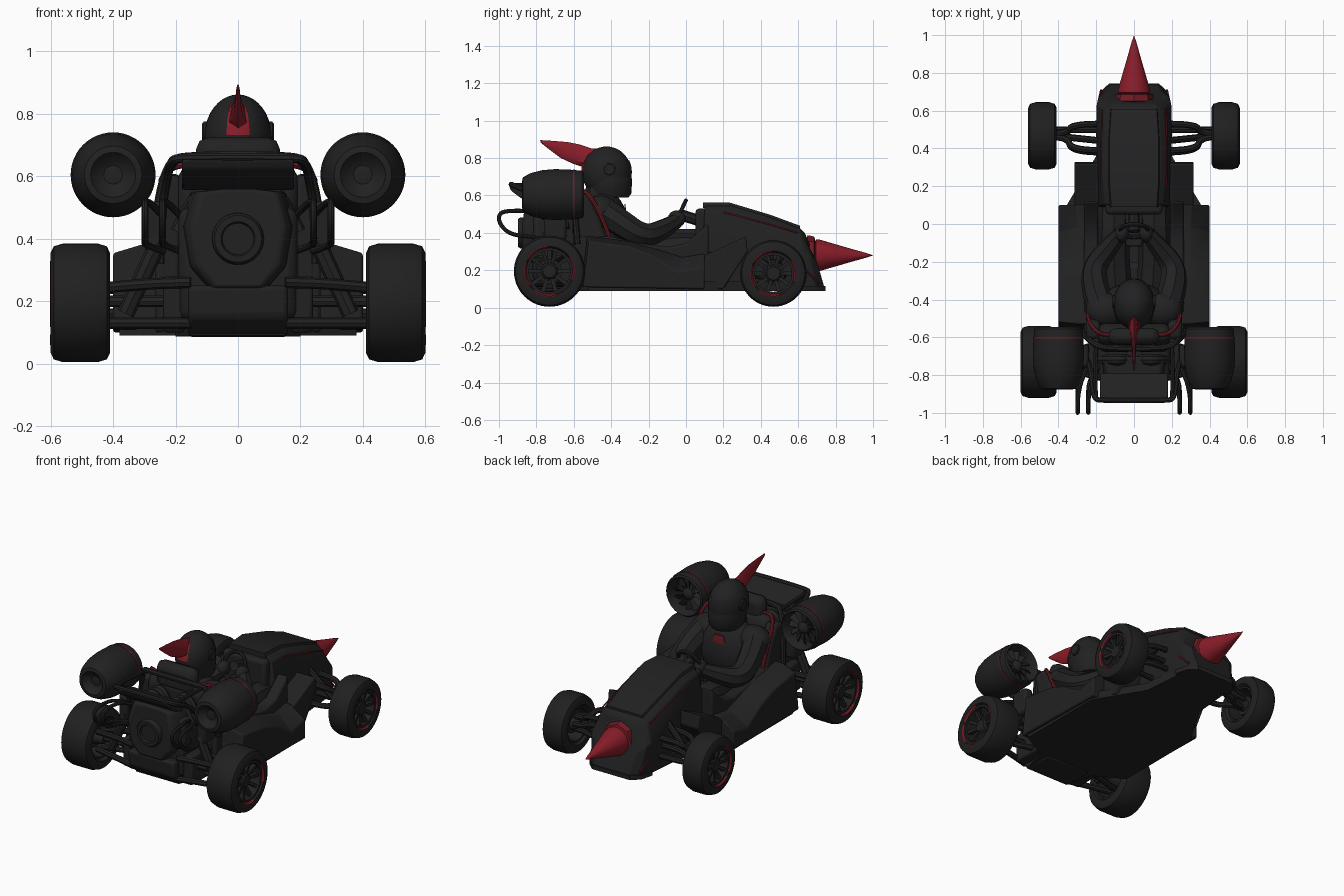
import bpy, bmesh, math
from mathutils import Vector

if "Cube" in bpy.data.objects:
    bpy.data.objects.remove(bpy.data.objects["Cube"])


def material(name, rgb):
    m = bpy.data.materials.new(name)
    m.diffuse_color = (*rgb, 1)
    m.use_nodes = True
    m.node_tree.nodes["Principled BSDF"].inputs["Base Color"].default_value = m.diffuse_color
    return m


BLACK = material("matte black", (0.0155, 0.0155, 0.0155))
RUBBER = material("rubber black", (0.0145, 0.0145, 0.0145))
RED = material("spike red", (0.25, 0.012, 0.022))
TRIM = material("trim dark red", (0.17, 0.011, 0.017))


def finish(name, me, mat, mirror=False, bevel=0, angle=35):
    me.materials.clear()
    me.materials.append(mat)
    me.shade_smooth()
    me.set_sharp_from_angle(angle=math.radians(angle))
    ob = bpy.data.objects.new(name, me)
    bpy.context.collection.objects.link(ob)
    if bevel:
        b = ob.modifiers.new("bevel", "BEVEL")
        b.width, b.segments = bevel, 2
    if mirror:
        ob.modifiers.new("mirror", "MIRROR")
    return ob


def build(name, verts, faces, mat, **kw):
    bm = bmesh.new()
    vs = [bm.verts.new(v) for v in verts]
    for f in faces:
        bm.faces.new([vs[i] for i in f])
    bmesh.ops.remove_doubles(bm, verts=bm.verts, dist=1e-5)
    bmesh.ops.recalc_face_normals(bm, faces=bm.faces)
    me = bpy.data.meshes.new(name)
    bm.to_mesh(me)
    bm.free()
    return finish(name, me, mat, **kw)


def loft(name, rings, mat, **kw):
    n = len(rings[0])
    faces = [(k*n+i, k*n+(i+1) % n, (k+1)*n+(i+1) % n, (k+1)*n+i)
             for k in range(len(rings)-1) for i in range(n)]
    faces += [tuple(range(n)), tuple(range((len(rings)-1)*n, len(rings)*n))]
    return build(name, [v for r in rings for v in r], faces, mat, **kw)


def prism(name, yz, x0, x1, mat, **kw):
    return loft(name, [[(x, y, z) for y, z in yz] for x in (x0, x1)], mat, **kw)


def box(name, x, y, z, mat, **kw):
    return prism(name, [(y[0], z[0]), (y[1], z[0]), (y[1], z[1]), (y[0], z[1])], x[0], x[1], mat, **kw)


def sym(half):
    return half + [(-x, y, z) for x, y, z in reversed(half)]


# profile is (radius, distance along axis); c is the axis centre
def lathe(name, prof, axis, c, mat, seg=40, arc=(0, 360), closed=False, **kw):
    full = arc[1]-arc[0] == 360
    cols, n = (seg if full else seg+1), len(prof)
    verts = []
    for k in range(cols):
        a = math.radians(arc[0] + (arc[1]-arc[0])*k/seg)
        for r, d in prof:
            u, w = r*math.cos(a), r*math.sin(a)
            verts.append((d, c[0]+u, c[1]+w) if axis == "x" else (c[0]+u, d, c[1]+w))
    faces = []
    for k in range(seg):
        q = (k+1) % cols
        for i in range(n if closed else n-1):
            j = (i+1) % n
            f = [k*n+i, k*n+j, q*n+j, q*n+i]
            if prof[i][0] == 0:
                f = f[:3]
            elif prof[j][0] == 0:
                f = [f[0], f[1], f[3]]
            faces.append(f)
    return build(name, verts, faces, mat, **kw)


def tube(name, pts, r, mat, radii=None, cyclic=False, **kw):
    cu = bpy.data.curves.new(name, "CURVE")
    cu.dimensions, cu.bevel_depth, cu.bevel_resolution, cu.use_fill_caps = "3D", r, 2, True
    s = cu.splines.new("NURBS")
    s.points.add(len(pts)-1)
    for i, p in enumerate(pts):
        s.points[i].co = (*p, 1)
        s.points[i].radius = radii[i] if radii else 1
    s.order_u, s.use_endpoint_u, s.use_cyclic_u, s.resolution_u = 3, True, cyclic, 6
    tmp = bpy.data.objects.new(name, cu)
    me = bpy.data.meshes.new_from_object(tmp)
    bpy.data.objects.remove(tmp)
    return finish(name, me, mat, **kw)


def ball(name, c, s, mat, **kw):
    bm = bmesh.new()
    bmesh.ops.create_uvsphere(bm, u_segments=32, v_segments=20, radius=1)
    for v in bm.verts:
        v.co = Vector((c[i] + v.co[i]*s[i] for i in range(3)))
    me = bpy.data.meshes.new(name)
    bm.to_mesh(me)
    bm.free()
    return finish(name, me, mat, **kw)


# floor pan
plan = [(0.15, -0.8), (0.2, -0.62), (0.38, -0.52), (0.38, 0.06), (0.2, 0.36), (0.17, 0.7)]
loft("floor_pan", [sym([(x, y, z) for x, y in plan]) for z in (0.09, 0.14)], BLACK)

# side pods, cockpit walls and front fairings
inner = [(-0.56, 0.11), (-0.53, 0.385), (-0.3, 0.355), (-0.18, 0.32), (-0.02, 0.27), (0.1, 0.29), (0.1, 0.1)]
outer = [(-0.55, 0.11), (-0.52, 0.355), (-0.3, 0.325), (-0.18, 0.28), (-0.04, 0.19), (0.1, 0.22), (0.1, 0.1)]
loft("side_pod", [[(0.22, y, z) for y, z in inner], [(0.3, y, z) for y, z in inner],
                  [(0.4, y, z) for y, z in outer]], BLACK, mirror=True, bevel=0.008)
prism("cockpit_wall", [(-0.6, 0.1), (-0.6, 0.38), (-0.4, 0.38), (-0.25, 0.345), (-0.1, 0.325),
                       (0.0, 0.345), (0.12, 0.45), (0.12, 0.1)], 0.19, 0.265, BLACK, mirror=True, bevel=0.012)
prism("front_fairing", [(0.08, 0.1), (0.08, 0.27), (0.32, 0.38), (0.33, 0.3), (0.2, 0.1)],
      0.17, 0.315, BLACK, mirror=True, bevel=0.008)


# nose body: y at top, y at bottom, top z, top half width, bottom half width
def nose_ring(yt, yb, zt, wt, wb):
    ym = (yt+yb)/2
    return sym([(wt*0.8, yt, zt), (wt, yt, zt-0.03), (wb, ym, zt*0.6+0.04), (wb*0.9, yb, 0.09)])


loft("nose", [nose_ring(*r) for r in [(0.1, 0.08, 0.545, 0.16, 0.19), (0.24, 0.24, 0.547, 0.17, 0.19),
     (0.45, 0.45, 0.485, 0.17, 0.2), (0.61, 0.64, 0.425, 0.16, 0.2), (0.635, 0.7, 0.4, 0.14, 0.19),
     (0.66, 0.745, 0.34, 0.11, 0.14)]], BLACK, bevel=0.008)
loft("hood_panel", [sym([(w, y, z+0.01), (w+0.01, y, z-0.02)]) for y, z, w in
     [(0.09, 0.552, 0.12), (0.23, 0.553, 0.13), (0.45, 0.487, 0.13), (0.61, 0.428, 0.12)]], BLACK)
tube("hood_stripe", [(0.172, 0.2, 0.51), (0.175, 0.4, 0.462), (0.17, 0.6, 0.4)], 0.004, TRIM, mirror=True)
tube("nose_edge_stripe", [(0.19, 0.64, 0.2), (0.175, 0.71, 0.13)], 0.005, TRIM, mirror=True)
loft("front_splitter", [sym([(0.2, 0.62, z), (0.18, 0.7, z), (0.13, 0.745, z)]) for z in (0.088, 0.115)], BLACK)

# nose spike and its collar
lathe("spike_collar", [(0, 0.62), (0.108, 0.65), (0.1, 0.685), (0.085, 0.69), (0, 0.69)], "y", (0, 0.28), TRIM, seg=8)
lathe("nose_spike", [(0, 0.66), (0.07, 0.66), (0.074, 0.69), (0.086, 0.695), (0.084, 0.715), (0.062, 0.79),
                     (0.036, 0.88), (0.012, 0.965), (0, 1.0)], "y", (0, 0.28), RED)


# wheels
def wheel(name, x, y, r, hw, rim):
    c = (y, r+0.005)
    half = [(rim, hw*0.8), (rim+0.012, hw), (r-0.03, hw), (r-0.009, hw-0.01), (r, hw-0.04)]
    prof = [(a, x+b) for a, b in half] + [(a, x-b) for a, b in reversed(half)]
    lathe(name+"_tyre", prof, "x", c, RUBBER, seg=56, closed=True, mirror=True)
    lathe(name+"_rim", [(rim+0.004, x+hw*0.9), (rim+0.004, x-hw*0.8), (rim-0.01, x-hw*0.8), (rim-0.01, x+hw*0.9)],
          "x", c, BLACK, closed=True, mirror=True)
    lathe(name+"_hub", [(0, x-hw), (0.03, x-hw), (0.045, x), (0.05, x+hw*0.5), (0.035, x+hw*0.7), (0, x+hw*0.7)],
          "x", c, BLACK, seg=24, mirror=True)
    lathe(name+"_brake_disc", [(0, x-0.03), (rim*0.55, x-0.03), (rim*0.55, x-0.02), (0, x-0.02)], "x", c, BLACK, mirror=True)
    for k in range(10):
        a = k*math.tau/10
        ring = lambda d, w, t: [(x+hw*t+e, c[0]+d*math.cos(a)-s*math.sin(a), c[1]+d*math.sin(a)+s*math.cos(a))
                                for e, s in ((-0.012, -w), (0.012, -w), (0.012, w), (-0.012, w))]
        loft(f"{name}_spoke_{k}", [ring(0.03, 0.008, 0.45), ring(rim-0.004, 0.011, 0.65)], BLACK, mirror=True)
    for k, a in enumerate((-130, -20, 95, 160)):
        lathe(f"{name}_red_arc_{k}", [(rim+0.001, x+hw*0.87), (rim+0.012, x+hw+0.002), (rim+0.016, x+hw+0.001)],
              "x", c, TRIM, seg=12, arc=(a, a+55), mirror=True)


wheel("rear_wheel", 0.505, -0.73, 0.19, 0.095, 0.12)
wheel("front_wheel", 0.485, 0.467, 0.178, 0.075, 0.108)

# suspension arms
for i, (y0, y1, z0, z1) in enumerate([(0.38, 0.46, 0.17, 0.16), (0.52, 0.48, 0.17, 0.16),
                                      (0.39, 0.46, 0.29, 0.24), (0.53, 0.48, 0.29, 0.24), (0.5, 0.5, 0.23, 0.2)]):
    tube(f"front_arm_{i}", [(0.17, y0, z0), (0.33, y0, z0), (0.35, y1, z1), (0.43, y1, z1)], 0.017, BLACK, mirror=True)
for i, (y0, y1, z0, z1) in enumerate([(-0.62, -0.71, 0.13, 0.13), (-0.82, -0.75, 0.13, 0.13),
                                      (-0.64, -0.71, 0.26, 0.24), (-0.82, -0.75, 0.26, 0.24), (-0.73, -0.73, 0.2, 0.2)]):
    tube(f"rear_arm_{i}", [(0.15, y0, z0), (0.28, (y0+y1)/2, z0), (0.45, y1, z1)], 0.018, BLACK, mirror=True)
tube("rear_damper", [(0.36, -0.74, 0.16), (0.25, -0.74, 0.4)], 0.028, BLACK, mirror=True)
tube("front_damper", [(0.36, 0.46, 0.18), (0.17, 0.44, 0.36)], 0.018, BLACK, mirror=True)
box("rear_arm_mount", (0.17, 0.24), (-0.8, -0.58), (0.1, 0.28), BLACK, mirror=True, bevel=0.012)

# engine, rear cover and diffuser
box("engine_block", (-0.19, 0.19), (-0.82, -0.58), (0.14, 0.5), BLACK, bevel=0.03)
loft("engine_cover", [sym([(0.09*s, y+0.01, 0.24), (0.15*s, y, 0.31), (0.17*s, y, 0.44), (0.14*s, y+0.02, 0.55),
                           (0.05*s, y+0.02, 0.56)]) for y, s in ((-0.72, 1.1), (-0.85, 1.0), (-0.88, 0.85))], BLACK, bevel=0.012)
lathe("engine_cap", [(0, -0.885), (0.05, -0.885), (0.055, -0.897), (0.075, -0.897), (0.083, -0.885), (0.083, -0.84)],
      "y", (0, 0.4), BLACK)
loft("diffuser", [sym([(0.16, -0.6, z), (0.16, y, z)]) for z, y in ((0.085, -0.79), (0.15, -0.86), (0.25, -0.87))],
     BLACK, bevel=0.015)
for i, y in enumerate((-0.65, -0.72)):
    tube(f"intake_pipe_{i}", [(0.03, y, 0.48), (0.06, y, 0.57), (0.13, y, 0.55), (0.19, y, 0.42)], 0.028, BLACK, mirror=True)
for i, x in enumerate((0.242, 0.298)):
    tube(f"exhaust_{i}", [(x-0.06, -0.74, 0.36), (x, -0.82, 0.38), (x, -0.94, 0.39), (x, -1.0, 0.45), (x, -1.0, 0.51),
                          (x, -0.92, 0.52), (x-0.02, -0.82, 0.515), (x-0.06, -0.74, 0.47)], 0.011, BLACK, mirror=True)

# roll hoop and rear wing
prism("rear_wing", [(-0.8, 0.555), (-0.86, 0.57), (-0.935, 0.625), (-0.948, 0.655), (-0.92, 0.662), (-0.79, 0.61)],
      -0.18, 0.18, BLACK, bevel=0.008)
tube("wing_frame", sym([(0.25, -0.72, 0.32), (0.245, -0.72, 0.5), (0.225, -0.8, 0.6), (0.215, -0.925, 0.655), (0.17, -0.935, 0.66)]),
     0.014, BLACK)
tube("roll_hoop", sym([(0.27, -0.58, 0.34), (0.26, -0.59, 0.5), (0.22, -0.63, 0.65), (0.16, -0.66, 0.665)]), 0.016, BLACK)
tube("hoop_brace", [(0.2, -0.64, 0.645), (0.21, -0.8, 0.655), (0.2, -0.93, 0.655)], 0.011, BLACK, mirror=True)
box("pylon_bracket", (0.24, 0.3), (-0.76, -0.64), (0.36, 0.52), BLACK, mirror=True, bevel=0.015)

# jet engines
J = (0.4, 0.605)
lathe("jet_shell", [(0, -0.63), (0.1, -0.63), (0.108, -0.56), (0.118, -0.546), (0.127, -0.556), (0.133, -0.62), (0.136, -0.7),
                    (0.13, -0.77), (0.115, -0.83), (0.092, -0.872), (0.072, -0.876), (0.05, -0.85), (0.03, -0.84), (0, -0.845)],
      "y", J, BLACK, seg=48, mirror=True)
lathe("jet_red_ring", [(0.129, -0.597), (0.1335, -0.597), (0.1335, -0.605), (0.129, -0.605)], "y", J, TRIM, closed=True, mirror=True)
lathe("jet_spinner", [(0.04, -0.63), (0.036, -0.59), (0, -0.555)], "y", J, BLACK, seg=24, mirror=True)
for k in range(12):
    a = k*math.tau/12
    pt = lambda r, b, y: (J[0]+r*math.cos(a+b), y, J[1]+r*math.sin(a+b))
    loft(f"jet_blade_{k}", [[pt(r, -w, -0.615), pt(r, w, -0.59), pt(r, w+0.04, -0.596), pt(r, -w+0.04, -0.621)]
                            for r, w in ((0.03, 0.2), (0.102, 0.14))], BLACK, mirror=True)

# seat and headrest
prism("seat_back", [(-0.5, 0.14), (-0.62, 0.14), (-0.64, 0.6), (-0.58, 0.64), (-0.53, 0.6)], -0.19, 0.19, BLACK, bevel=0.03)
prism("seat_bolster", [(-0.6, 0.2), (-0.61, 0.6), (-0.53, 0.61), (-0.47, 0.5), (-0.42, 0.36), (-0.4, 0.2)],
      0.18, 0.255, BLACK, mirror=True, bevel=0.02)
box("headrest", (-0.135, 0.135), (-0.64, -0.55), (0.56, 0.725), BLACK, bevel=0.04)
tube("seat_piping", sym([(0.245, -0.41, 0.38), (0.247, -0.455, 0.5), (0.24, -0.52, 0.61), (0.19, -0.58, 0.64), (0.12, -0.59, 0.63)]),
     0.011, TRIM)
box("seat_base", (-0.19, 0.19), (-0.56, -0.2), (0.12, 0.24), BLACK, bevel=0.03)

# driver
ball("driver_torso", (0, -0.44, 0.43), (0.19, 0.13, 0.2), BLACK)
ball("driver_shoulder", (0.15, -0.455, 0.525), (0.105, 0.09, 0.075), BLACK, mirror=True)
tube("driver_neck", [(0, -0.47, 0.52), (0, -0.45, 0.64)], 0.085, BLACK)
tube("driver_arm", [(0.17, -0.45, 0.52), (0.205, -0.36, 0.46), (0.215, -0.23, 0.375), (0.13, -0.12, 0.42), (0.07, -0.05, 0.465)],
     0.078, BLACK, radii=[1, 0.95, 0.85, 0.68, 0.52], mirror=True)
ball("driver_hand", (0.065, -0.05, 0.475), (0.037, 0.047, 0.045), BLACK, mirror=True)
tube("driver_leg", [(0.09, -0.42, 0.26), (0.11, -0.2, 0.28), (0.11, 0.0, 0.33), (0.1, 0.2, 0.28)], 0.085, BLACK, mirror=True)
lathe("chest_panel", [(0, -0.319), (0.05, -0.325), (0.05, -0.329), (0, -0.329)], "y", (0, 0.515), TRIM, seg=5, arc=(-90, 270))


# helmet, visor and crest
def shell(name, t0, t1, rows, s, mat):
    pts = [(0.108*s*math.sin(t)*math.cos(e), -0.425+0.132*s*math.cos(t)*math.cos(e), 0.725+0.137*s*math.sin(e))
           for e in rows for t in [t0+k*(t1-t0)/16 for k in range(17)]]
    build(name, pts, [(k*17+i, k*17+i+1, k*17+18+i, k*17+17+i) for k in range(len(rows)-1) for i in range(16)], mat)


ball("helmet", (0, -0.425, 0.725), (0.108, 0.132, 0.137), BLACK)
loft("helmet_chin", [[(0.1*s*math.cos(t), -0.415+0.115*s*math.sin(t)+d, z) for t in [k*math.tau/28 for k in range(28)]]
                     for z, s, d in ((0.59, 0.85, 0.01), (0.61, 0.98, 0.01), (0.68, 1.06, 0.005), (0.73, 1.02, 0))], BLACK)
lathe("visor_hinge", [(0, 0.1), (0.035, 0.1), (0.035, 0.11), (0.028, 0.115), (0, 0.115)], "x", (-0.41, 0.74), BLACK, seg=20, mirror=True)
shell("visor", -1.25, 1.25, (-0.25, 0.0, 0.25, 0.45), 1.03, RUBBER)
shell("crest_base", math.pi-0.34, math.pi+0.34, (0.05, 0.25, 0.45, 0.65, 0.8), 1.025, RED)
crest = [(-0.42, 0.85, -0.48, 0.73, 0.028), (-0.5, 0.85, -0.545, 0.75, 0.03), (-0.57, 0.873, -0.6, 0.768, 0.017),
         (-0.63, 0.885, -0.67, 0.8, 0.011), (-0.71, 0.892, -0.73, 0.845, 0.008), (-0.78, 0.896, -0.776, 0.882, 0.004)]
loft("helmet_crest", [[(0, yt, zt), (w*0.7, yt*0.7+yb*0.3, zt*0.7+zb*0.3), (w, yt*0.2+yb*0.8, zt*0.2+zb*0.8), (0, yb, zb),
                       (-w, yt*0.2+yb*0.8, zt*0.2+zb*0.8), (-w*0.7, yt*0.7+yb*0.3, zt*0.7+zb*0.3)]
                      for yt, zt, yb, zb, w in crest], RED, angle=45)

# steering wheel and column
tube("steering_wheel", [(0.075*math.cos(t), -0.035+0.035*math.sin(t), 0.5+0.075*math.sin(t))
                        for t in [k*math.tau/14 for k in range(14)]], 0.011, BLACK, cyclic=True)
tube("steering_column", [(0, -0.04, 0.5), (0, 0.12, 0.45)], 0.03, BLACK)
box("dashboard", (-0.15, 0.15), (0.05, 0.12), (0.3, 0.53), BLACK, bevel=0.02)
box("centre_console", (-0.045, 0.045), (-0.12, 0.1), (0.34, 0.42), BLACK, bevel=0.012)
